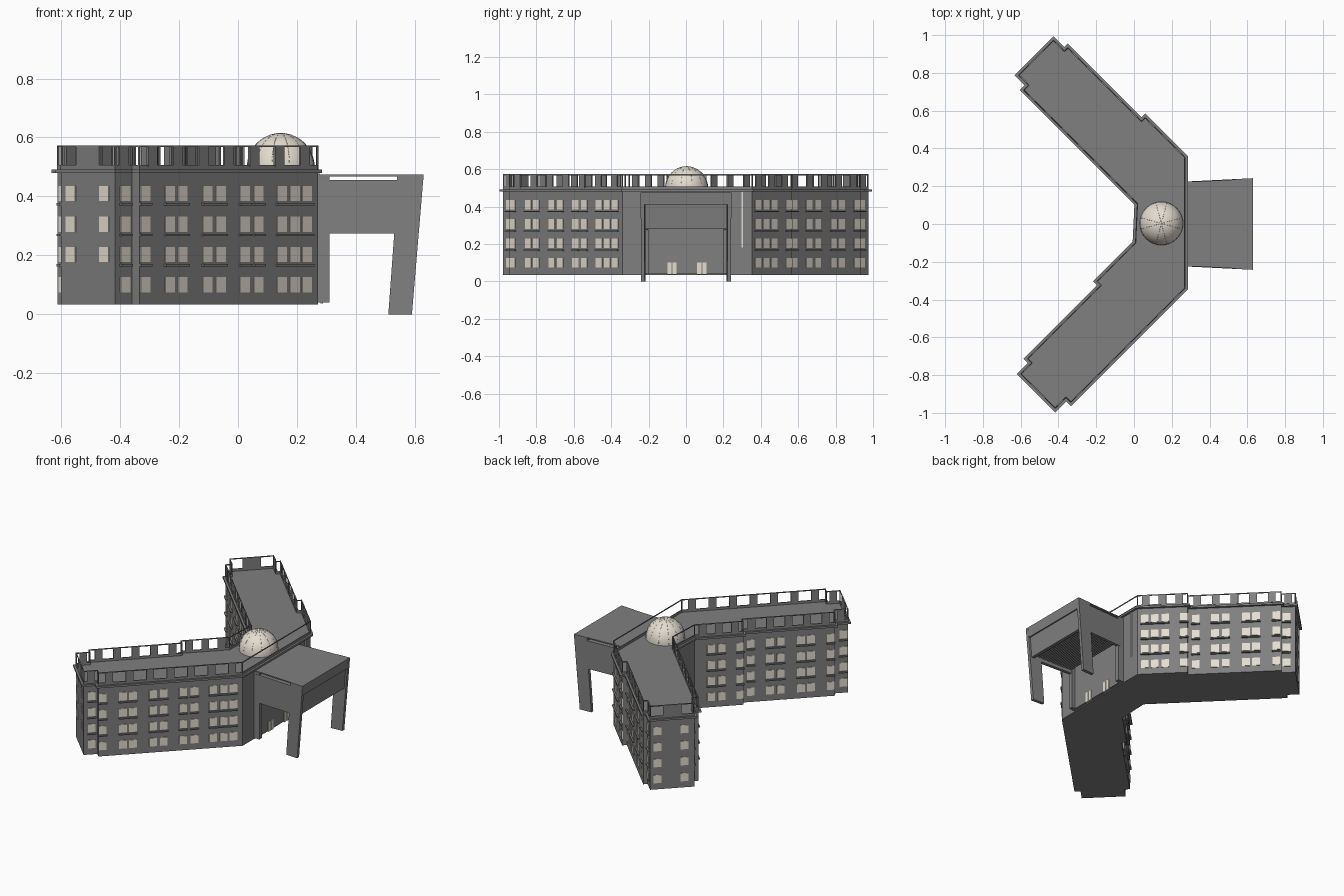
import bpy, bmesh, math
from mathutils import Vector

if "Cube" in bpy.data.objects:
    bpy.data.objects.remove(bpy.data.objects["Cube"])

R2 = math.sqrt(2)
cream = bpy.data.materials.new("cream")
cream.diffuse_color = (0.78, 0.72, 0.63, 1)
cream.use_nodes = True
cream.node_tree.nodes["Principled BSDF"].inputs["Base Color"].default_value = cream.diffuse_color
stone = bpy.data.materials.new("dark_grey")
stone.diffuse_color = (0.215, 0.215, 0.215, 1)
stone.use_nodes = True
stone.node_tree.nodes["Principled BSDF"].inputs["Base Color"].default_value = stone.diffuse_color


def wing(u, v, s):
    """Wing coordinates (u along the wing, v across) to plan x, y."""
    return Vector(((v - u) / R2, s * (u + v) / R2))


def prism(bm, pts, a, b, place=lambda p, t: (p[0], p[1], t)):
    lo = [bm.verts.new(place(p, a)) for p in pts]
    hi = [bm.verts.new(place(p, b)) for p in pts]
    bm.faces.new(lo[::-1])
    bm.faces.new(hi)
    n = len(pts)
    for i in range(n):
        j = (i + 1) % n
        bm.faces.new((lo[i], lo[j], hi[j], hi[i]))


def box(bm, x0, x1, y0, y1, z0, z1):
    prism(bm, [(x0, y0), (x1, y0), (x1, y1), (x0, y1)], z0, z1)


def strip(bm, p, q, t, z0, z1):
    d = (q - p).normalized()
    n = Vector((-d.y, d.x)) * t / 2
    prism(bm, [p - n, q - n, q + n, p + n], z0, z1)


def finish(bm, name, mat=stone):
    bmesh.ops.recalc_face_normals(bm, faces=bm.faces)
    me = bpy.data.meshes.new(name)
    bm.to_mesh(me)
    bm.free()
    ob = bpy.data.objects.new(name, me)
    bpy.context.collection.objects.link(ob)
    me.materials.append(mat)
    return ob


def inset(pts, d):
    out = []
    for i, p in enumerate(pts):
        a = (p - pts[i - 1]).normalized()
        b = (pts[(i + 1) % len(pts)] - p).normalized()
        na, nb = Vector((-a.y, a.x)), Vector((-b.y, b.x))
        out.append(p + (na + nb) * d / (1 + na.dot(nb)))
    return out


# Plan outline: one V-shaped footprint, counter-clockwise
upper = [(.053, .456), (.371, .456), (.371, .428), (.923, .428), (.923, .402), (1.005, .402),
         (1.005, .110), (.93, .110), (.93, .073), (.07, .073)]
lower = [(.07, .060), (.368, .060), (.368, .090), (.918, .090), (.918, .122),
         (1.0, .122), (1.0, .410), (.919, .410), (.919, .446), (.043, .446)]
outline = [wing(u, v, 1) for u, v in upper] + [wing(u, v, -1) for u, v in lower]

bm = bmesh.new()
prism(bm, inset(outline, .014), .033, .48)
finish(bm, "building_walls")
bm = bmesh.new()
prism(bm, outline, .479, .491)
finish(bm, "roof_slab")

# Parapet: curb, thin top rail, corner posts and spaced panels
bm = bmesh.new()
ring = inset(outline, .016)
for i, p in enumerate(ring):
    q = ring[(i + 1) % len(ring)]
    length = (q - p).length
    d = (q - p) / length
    strip(bm, p, q, .006, .49, .506)
    strip(bm, p, q, .004, .567, .573)
    strip(bm, p - d * .003, p + d * .003, .006, .49, .573)
    if length < .06 or abs(d.x) < .05:
        continue
    if .2 < length < .32 and abs(d.x + d.y) > 1 and p.x < -.3:
        n, w = 1, .11
    else:
        n, w = max(1, round(length / .115)), .045
    if .2 < length < .32 and p.x < -.3:
        n, w = 1, .11
    for k in range(n):
        c = p + d * length * (k + .5) / n
        strip(bm, c - d * w / 2, c + d * w / 2, .008, .50, .57)
finish(bm, "parapet")

# Windows and sills
ROWS = [.10, .203, .306, .41]
GROUPS = [(.879,), (.76, .70), (.58, .517), (.402,), (.335,), (.224, .162, .103)]


def wall_v(u, s, outer):
    if s > 0:
        if outer:
            return (.456 if u < .371 else .428 if u < .923 else .402) - .014
        return (.073 if u < .93 else .110) + .014
    if outer:
        return (.446 if u < .919 else .410) - .014
    return (.060 if u < .368 else .090 if u < .918 else .122) + .014


win, sill = bmesh.new(), bmesh.new()
for s in (1, -1):
    for outer in (True, False):
        out = 1 if outer else -1
        for g in [(.938,) if outer else (.958,)] + GROUPS:
            us = [u for u in g if outer or u > .13]
            v = wall_v(us[0], s, outer)
            for r, z in enumerate(ROWS):
                for u in us:
                    strip(win, wing(u - .023, v, s), wing(u + .023, v, s), .007, z - .026, z + .026)
                if r:
                    vs = v + out * .005
                    strip(sill, wing(us[-1] - .026, vs, s), wing(us[0] + .026, vs, s),
                          .012, z - .040, z - .033)
    # Wing end windows
    ue = (1.005 if s > 0 else 1.0) - .014
    for v in (.185, .345):
        for z in (ROWS if s > 0 else ROWS[1:]):
            strip(win, wing(ue, v - .023, s), wing(ue, v + .023, s), .007, z - .026, z + .026)
finish(win, "windows", cream)
finish(sill, "window_sills")

# Entrance portal against the front facade
bm = bmesh.new()
box(bm, .26, .31, -.225, -.20, .04, .47)
box(bm, .26, .31, .20, .225, .04, .47)
box(bm, .26, .285, -.21, .21, .04, .47)
finish(bm, "entrance_portal")
bm = bmesh.new()
for y in (-.075, .085):
    box(bm, .28, .289, y - .025, y - .002, .036, .10)
    box(bm, .28, .289, y + .002, y + .025, .036, .10)
finish(bm, "entrance_doors", cream)
bm = bmesh.new()
box(bm, .268, .278, .298, .304, .18, .478)
finish(bm, "drain_pipe", cream)

# Canopy side plates, each with a leaning leg
profile = [(.28, .275), (.53, .275), (.51, 0), (.59, 0), (.63, .475), (.54, .475), (.54, .455), (.28, .455)]
bm = bmesh.new()
for s in (1, -1):
    prism(bm, profile, 0, .02, lambda p, t: (p[0], s * (.205 + .05 * (p[0] - .28) + t), p[1]))
finish(bm, "canopy_sides_and_legs")


def across(p, t):
    return (p[0], t, p[1])


# Canopy roof, sloped front fascia, deck and slats
bm = bmesh.new()
prism(bm, [(.54, .41), (.624, .41), (.6295, .475), (.54, .475)], -.222, .222, across)
prism(bm, [(.585, .28), (.605, .28), (.616, .412), (.596, .412)], -.218, .218, across)
for w, z0, z1 in ((.222, .468, .475), (.210, .43, .452)):
    prism(bm, [(.27, -w), (.55, -w - .014), (.55, w + .014), (.27, w)], z0, z1)
finish(bm, "canopy_roof")
bm = bmesh.new()
for k in range(22):
    x = .315 + k * .0125
    box(bm, x - .003, x + .003, -.212, .212, .295, .325)
finish(bm, "canopy_slats")

# Dome with slim ribs
bm = bmesh.new()
N, M, RAD = 32, 10, .115
C = Vector((.145, .003, .5))


def on_dome(r, a, e):
    return C + r * Vector((math.cos(e) * math.cos(a), math.cos(e) * math.sin(a), math.sin(e)))


rings = [[bm.verts.new(on_dome(RAD, 2 * math.pi * i / N, math.pi / 2 * j / M)) for i in range(N)]
         for j in range(M)]
rings.insert(0, [bm.verts.new((v.co.x, v.co.y, .485)) for v in rings[0]])
top = bm.verts.new(C + Vector((0, 0, RAD)))
for a, b in zip(rings, rings[1:]):
    for i in range(N):
        bm.faces.new((a[i], a[(i + 1) % N], b[(i + 1) % N], b[i]))
for i in range(N):
    bm.faces.new((rings[-1][i], rings[-1][(i + 1) % N], top))
dome = finish(bm, "dome", cream)
for f in dome.data.polygons:
    f.use_smooth = True

cu = bpy.data.curves.new("dome_ribs", 'CURVE')
cu.dimensions = '3D'
cu.bevel_depth = .0006
cu.bevel_resolution = 0
cu.materials.append(cream)
for k in range(6):
    sp = cu.splines.new('POLY')
    sp.points.add(20)
    for i, pt in enumerate(sp.points):
        pt.co = (*on_dome(RAD, math.pi * (k + .5) / 6, math.pi * i / 20), 1)
bpy.context.collection.objects.link(bpy.data.objects.new("dome_ribs", cu))
